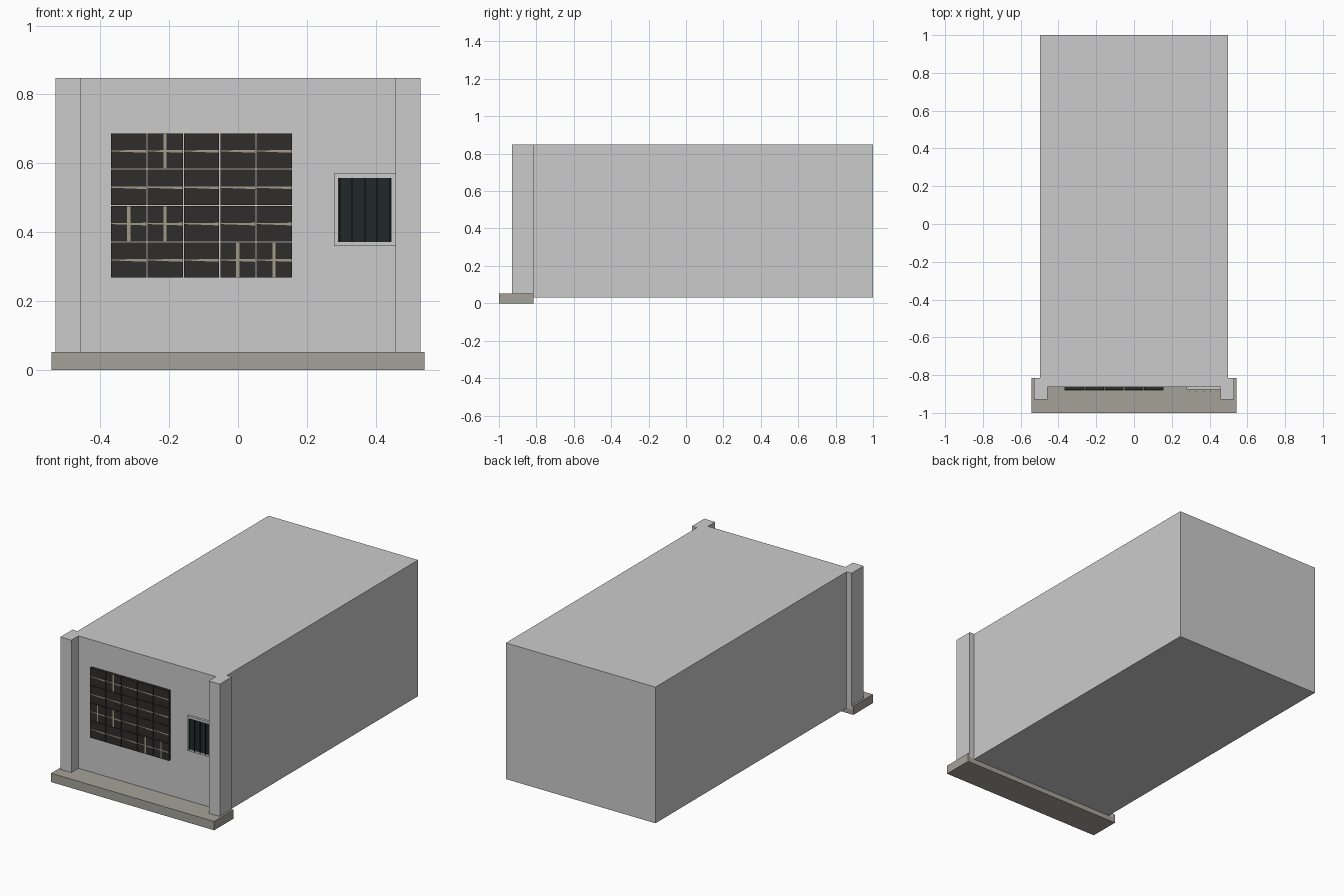
import bpy, bmesh

if "Cube" in bpy.data.objects:
    bpy.data.objects.remove(bpy.data.objects["Cube"])


def material(name, r, g, b):
    m = bpy.data.materials.new(name)
    m.diffuse_color = (r, g, b, 1)
    m.use_nodes = True
    m.node_tree.nodes["Principled BSDF"].inputs["Base Color"].default_value = m.diffuse_color
    return m


STONE = material("stone", 0.38, 0.36, 0.32)
DARK = material("dark_block", 0.03, 0.027, 0.024)
BEIGE = material("beige_rib", 0.36, 0.33, 0.25)
GLASS = material("dark_glass", 0.015, 0.022, 0.024)


def finish(name, bm, mat=None):
    bmesh.ops.recalc_face_normals(bm, faces=bm.faces)
    me = bpy.data.meshes.new(name)
    bm.to_mesh(me)
    bm.free()
    if mat:
        me.materials.append(mat)
    ob = bpy.data.objects.new(name, me)
    bpy.context.collection.objects.link(ob)
    return ob


def prism(bm, pts, offset):
    """Extrude a flat outline along an offset vector."""
    f = bm.faces.new([bm.verts.new(p) for p in pts])
    ext = bmesh.ops.extrude_face_region(bm, geom=[f], use_keep_orig=True)
    verts = [v for v in ext["geom"] if isinstance(v, bmesh.types.BMVert)]
    bmesh.ops.translate(bm, verts=verts, vec=offset)


def box(bm, x0, x1, y0, y1, z0, z1):
    prism(bm, [(x0, y0, z0), (x1, y0, z0), (x1, y1, z0), (x0, y1, z0)],
          (0, 0, z1 - z0))


WALL = -0.862

# hall with the two front corner pilasters, one plan outline
half = [(0.457, WALL), (0.457, -0.93), (0.53, -0.93),
        (0.53, -0.815), (0.497, -0.815), (0.497, 1.0)]
plan = half + [(-x, y) for x, y in reversed(half)]
bm = bmesh.new()
prism(bm, [(x, y, 0.03) for x, y in plan], (0, 0, 0.818))
finish("building_shell", bm)

# front step
bm = bmesh.new()
box(bm, -0.542, 0.542, -1.0, -0.815, 0, 0.053)
finish("front_plinth", bm, STONE)

# block window: 5 x 4 dark blocks with beige ribs
blocks, ribs = bmesh.new(), bmesh.new()
pitch, size = 0.1055, 0.1025
upright = {(1, 0), (0, 2), (1, 2), (3, 3), (4, 3)}
for row in range(4):
    for col in range(5):
        x0 = -0.368 + col * pitch
        z1 = 0.687 - row * pitch
        x1, z0 = x0 + size, z1 - size
        xc, zc = (x0 + x1) / 2, (z0 + z1) / 2
        box(blocks, x0, x1, -0.88, WALL + 0.002, z0, z1)
        # ribs taper from the left edge to the right edge
        prism(ribs, [(x0, -0.881, zc - 0.001), (x1, -0.881, zc - 0.005),
                     (x1, -0.881, zc + 0.003), (x0, -0.881, zc + 0.002)],
              (0, 0.003, 0))
        if (col, row) in upright:
            box(ribs, xc - 0.005, xc + 0.004, -0.881, -0.878, z0, z1)
finish("window_blocks", blocks, DARK)
finish("window_ribs", ribs, BEIGE)

# small barred window
bm = bmesh.new()
for x0, x1, z0, z1 in ((0.278, 0.29, 0.36, 0.57), (0.445, 0.457, 0.36, 0.57),
                       (0.29, 0.445, 0.36, 0.372), (0.29, 0.445, 0.558, 0.57)):
    box(bm, x0, x1, -0.876, WALL + 0.002, z0, z1)
finish("small_window_frame", bm)

bm = bmesh.new()
box(bm, 0.289, 0.446, -0.873, WALL + 0.002, 0.371, 0.559)
finish("small_window_pane", bm, GLASS)

bm = bmesh.new()
for i in range(5):
    x = 0.295 + i * 0.0365
    box(bm, x - 0.002, x + 0.002, -0.888, -0.884, 0.372, 0.558)
finish("small_window_bars", bm, GLASS)
